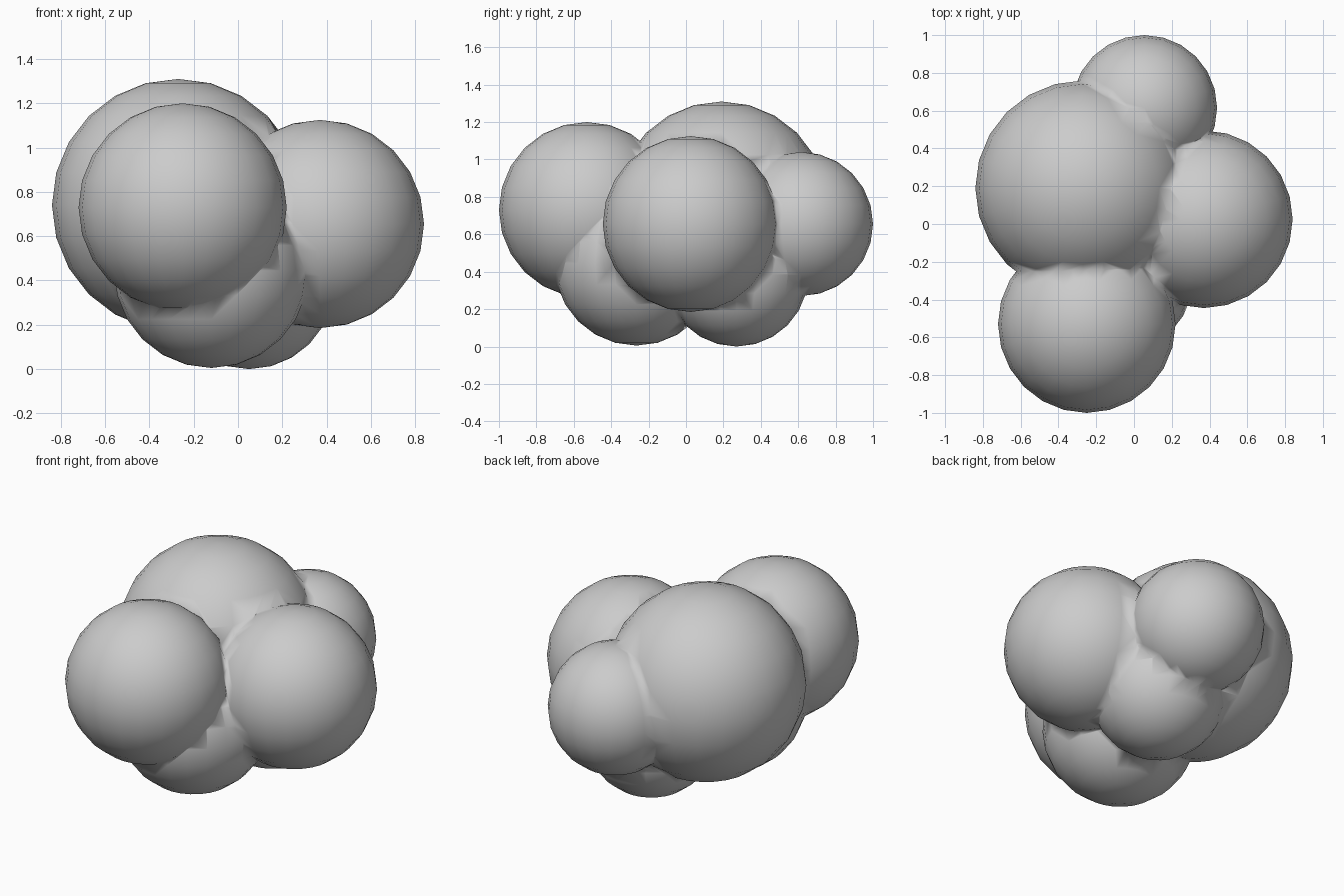
import bpy

if "Cube" in bpy.data.objects:
    bpy.data.objects.remove(bpy.data.objects["Cube"])

# Six overlapping puffs: centre x, y, z and radius
puffs = [
    (-0.27, 0.19, 0.74, 0.57),    # large main puff
    (-0.25, -0.53, 0.73, 0.47),   # front puff
    (0.37, 0.025, 0.655, 0.47),   # right puff
    (0.055, 0.615, 0.655, 0.385), # back puff
    (-0.12, -0.265, 0.445, 0.44), # lower front puff
    (0.05, 0.27, 0.385, 0.385),   # lower back puff
]


def add_puff(name, x, y, z, r):
    bpy.ops.mesh.primitive_uv_sphere_add(
        segments=24, ring_count=12, radius=r, location=(x, y, z))
    obj = bpy.context.object
    obj.name = name
    return obj


# Fuse all puffs into a single skin
cluster = add_puff("puff_cluster", *puffs[0])
for i, p in enumerate(puffs[1:]):
    part = add_puff(f"puff_{i}", *p)
    mod = cluster.modifiers.new("union", 'BOOLEAN')
    mod.operation = 'UNION'
    mod.solver = 'EXACT'
    mod.object = part
    bpy.context.view_layer.objects.active = cluster
    bpy.ops.object.modifier_apply(modifier=mod.name)
    bpy.data.objects.remove(part, do_unlink=True)

# Smooth shading, including across the seams
for poly in cluster.data.polygons:
    poly.use_smooth = True
